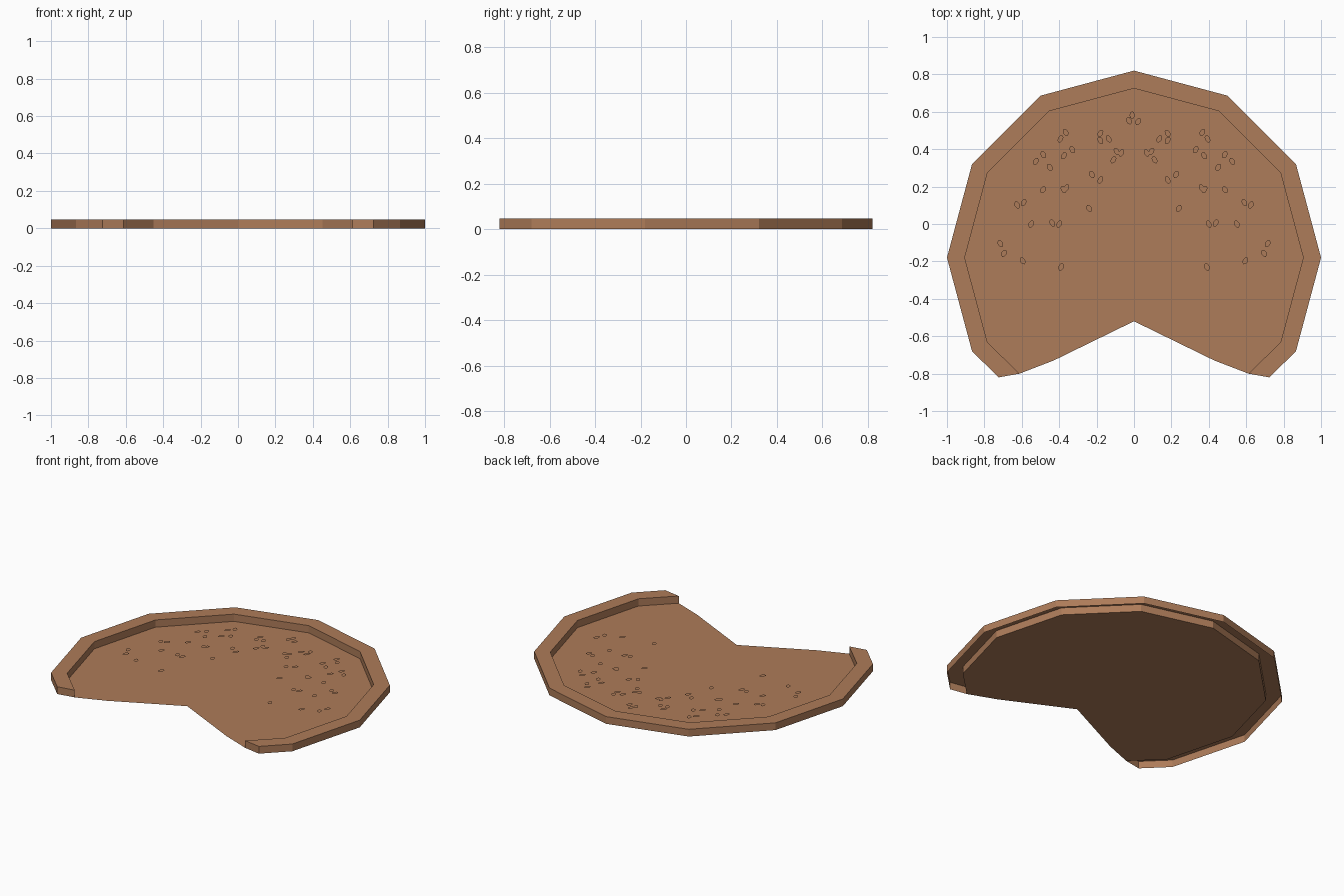
import bpy, bmesh, math

if "Cube" in bpy.data.objects:
    bpy.data.objects.remove(bpy.data.objects["Cube"])

mat = bpy.data.materials.new("brown")
mat.diffuse_color = (0.42, 0.20, 0.10, 1)
mat.use_nodes = True
mat.node_tree.nodes["Principled BSDF"].inputs["Base Color"].default_value = mat.diffuse_color
CY, H = -0.18, 0.047


def finish(bm, name):
    me = bpy.data.meshes.new(name)
    bm.to_mesh(me)
    bm.free()
    ob = bpy.data.objects.new(name, me)
    ob.data.materials.append(mat)
    bpy.context.collection.objects.link(ob)
    return ob


def arc(r, end):
    """12-sided arc from the right lobe over the back to the left lobe."""
    pts = [(r * math.cos(math.radians(a)), CY + r * math.sin(math.radians(a)))
           for a in range(-30, 211, 30)]
    return [end] + pts + [(-end[0], end[1])]


outer = arc(1.0, (0.724, -0.82))
inner = arc(0.905, (0.612, -0.80))

# hollow raised rim: outer wall, top, inner wall, open underneath
bm = bmesh.new()
loops = [[bm.verts.new((x, y, z)) for x, y in ring]
         for ring, z in ((outer, 0), (outer, H), (inner, H), (inner, 0))]
for a, b in zip(loops, loops[1:]):
    for i in range(len(a) - 1):
        bm.faces.new((a[i], a[i + 1], b[i + 1], b[i]))
# end caps
bm.faces.new([l[0] for l in loops])
bm.faces.new([l[-1] for l in reversed(loops)])
finish(bm, "rim")

# floor with V-shaped front notch
bm = bmesh.new()
notch = [(-0.43, -0.73), (0, -0.52), (0.43, -0.73)]
bm.faces.new([bm.verts.new((x, y, 0)) for x, y in inner + notch])
bmesh.ops.triangulate(bm, faces=bm.faces[:])
finish(bm, "floor")

# small flat flecks, mirrored left and right
spots = [(.135, .455), (.18, .485), (.18, .447), (.068, .38), (.093, .388), (.11, .343),
         (.365, .49), (.393, .455), (.33, .397), (.375, .365), (.485, .37), (.525, .335),
         (.45, .303), (.18, .235), (.225, .265), (.362, .193), (.377, .185), (.487, .183),
         (.24, .083), (.59, .115), (.625, .102), (.40, 0), (.437, .005), (.55, 0),
         (.715, -.105), (.695, -.157), (.595, -.197), (.39, -.23)]
bm = bmesh.new()


def fleck(x, y, tilt):
    c, s = math.cos(tilt), math.sin(tilt)
    vs = []
    for k in range(8):
        t = k * math.pi / 4
        u, v = 0.014 * math.cos(t), 0.021 * math.sin(t)
        vs.append(bm.verts.new((x + u * c - v * s, y + u * s + v * c, 0.016)))
    bm.faces.new(vs)


for i, (x, y) in enumerate(spots):
    tilt = 0.5 if i % 2 else -0.5
    fleck(x, y, tilt)
    fleck(-x, y, -tilt)
for x, y, t in ((-.01, .582, 0), (-.027, .552, .4), (.022, .548, -.5)):
    fleck(x, y, t)
finish(bm, "flecks")
